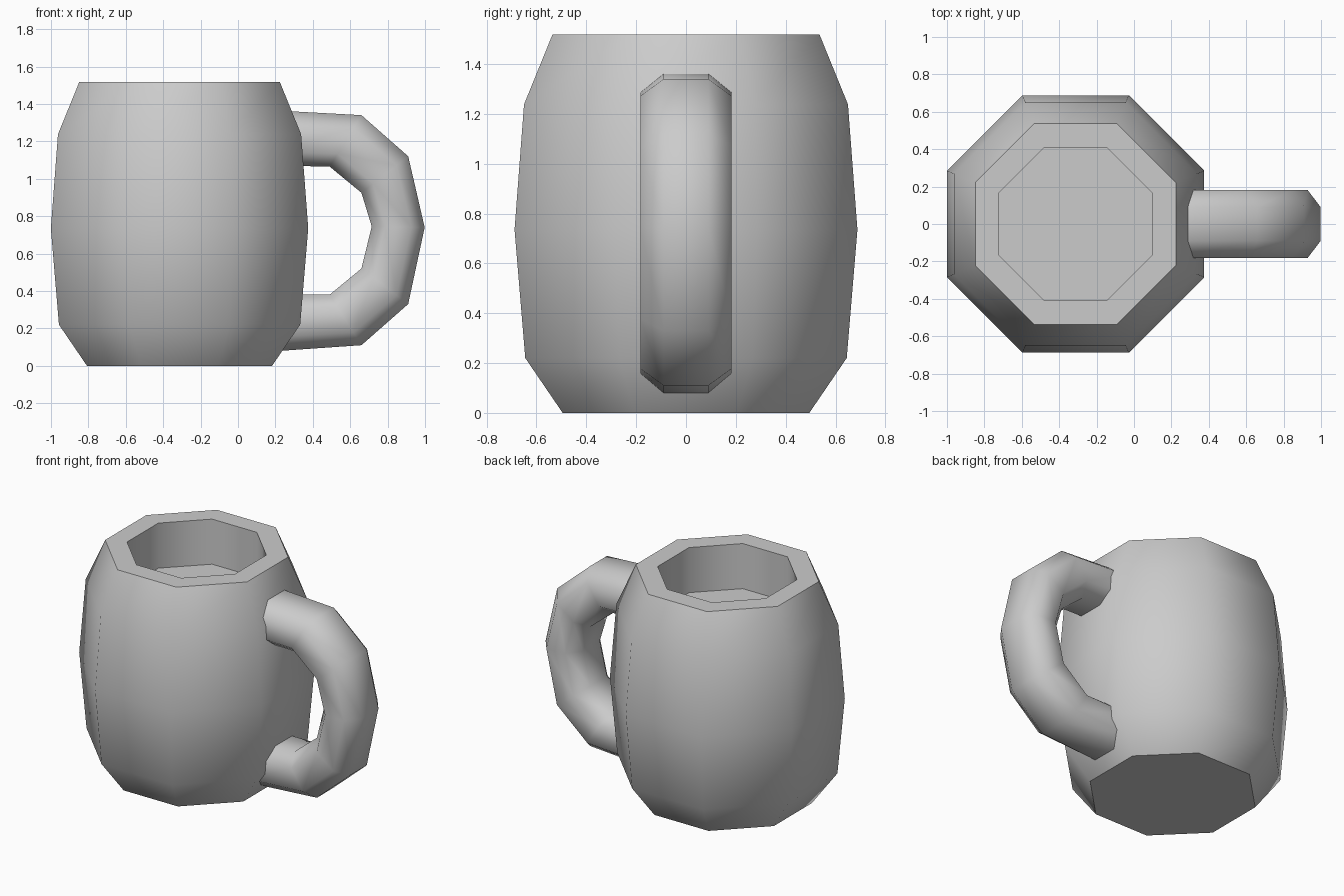
import bpy, bmesh, math
from mathutils import Vector

cube = bpy.data.objects.get("Cube")
if cube:
    bpy.data.objects.remove(cube, do_unlink=True)

grey = bpy.data.materials.new("plain grey")
grey.use_nodes = True
colour = (0.6, 0.6, 0.6, 1)
grey.diffuse_color = colour
grey.node_tree.nodes["Principled BSDF"].inputs["Base Color"].default_value = colour


def loft(name, rings):
    """Skin a closed tube through rings of points and cap both ends."""
    bm = bmesh.new()
    loops = [[bm.verts.new(p) for p in ring] for ring in rings]
    n = len(loops[0])
    for a, b in zip(loops, loops[1:]):
        for i in range(n):
            j = (i + 1) % n
            bm.faces.new((a[i], a[j], b[j], b[i]))
    bm.faces.new(loops[0])
    bm.faces.new(loops[-1])
    bmesh.ops.recalc_face_normals(bm, faces=bm.faces)
    mesh = bpy.data.meshes.new(name)
    bm.to_mesh(mesh)
    bm.free()
    mesh.materials.append(grey)
    obj = bpy.data.objects.new(name, mesh)
    bpy.context.collection.objects.link(obj)
    bpy.ops.object.select_all(action='DESELECT')
    obj.select_set(True)
    bpy.context.view_layer.objects.active = obj
    bpy.ops.object.shade_smooth_by_angle(angle=math.radians(53))
    return obj


# Mug body: eight-sided barrel, rim and inner well (flat-to-centre width, height)
def octagon(apothem, z):
    r = apothem / math.cos(math.pi / 8)
    angles = [math.pi / 8 + k * math.pi / 4 for k in range(8)]
    return [(-0.3125 + r * math.cos(a), r * math.sin(a), z) for a in angles]


profile = [(0.495, 0), (0.645, 0.22), (0.688, 0.735), (0.65, 1.238),
           (0.536, 1.518), (0.408, 1.518), (0.408, 1.21)]
loft("mug_body", [octagon(w, z) for w, z in profile])

# Handle: outer and inner edge points in the xz plane, one pair per ring
pairs = [((0.20, 1.365), (0.20, 1.07)), ((0.66, 1.34), (0.49, 1.065)),
         ((0.91, 1.12), (0.66, 0.925)), ((0.998, 0.74), (0.715, 0.745)),
         ((0.91, 0.33), (0.66, 0.52)), ((0.66, 0.11), (0.49, 0.38)),
         ((0.20, 0.078), (0.20, 0.38))]
section = [(0.09, 1), (0.183, 0.5), (0.183, -0.5), (0.09, -1),
           (-0.09, -1), (-0.183, -0.5), (-0.183, 0.5), (-0.09, 1)]
rings = []
for outer, inner in pairs:
    o = Vector((outer[0], 0, outer[1]))
    i = Vector((inner[0], 0, inner[1]))
    mid, half = (o + i) / 2, (o - i) / 2
    rings.append([mid + half * t + Vector((0, y, 0)) for y, t in section])
loft("handle", rings)
